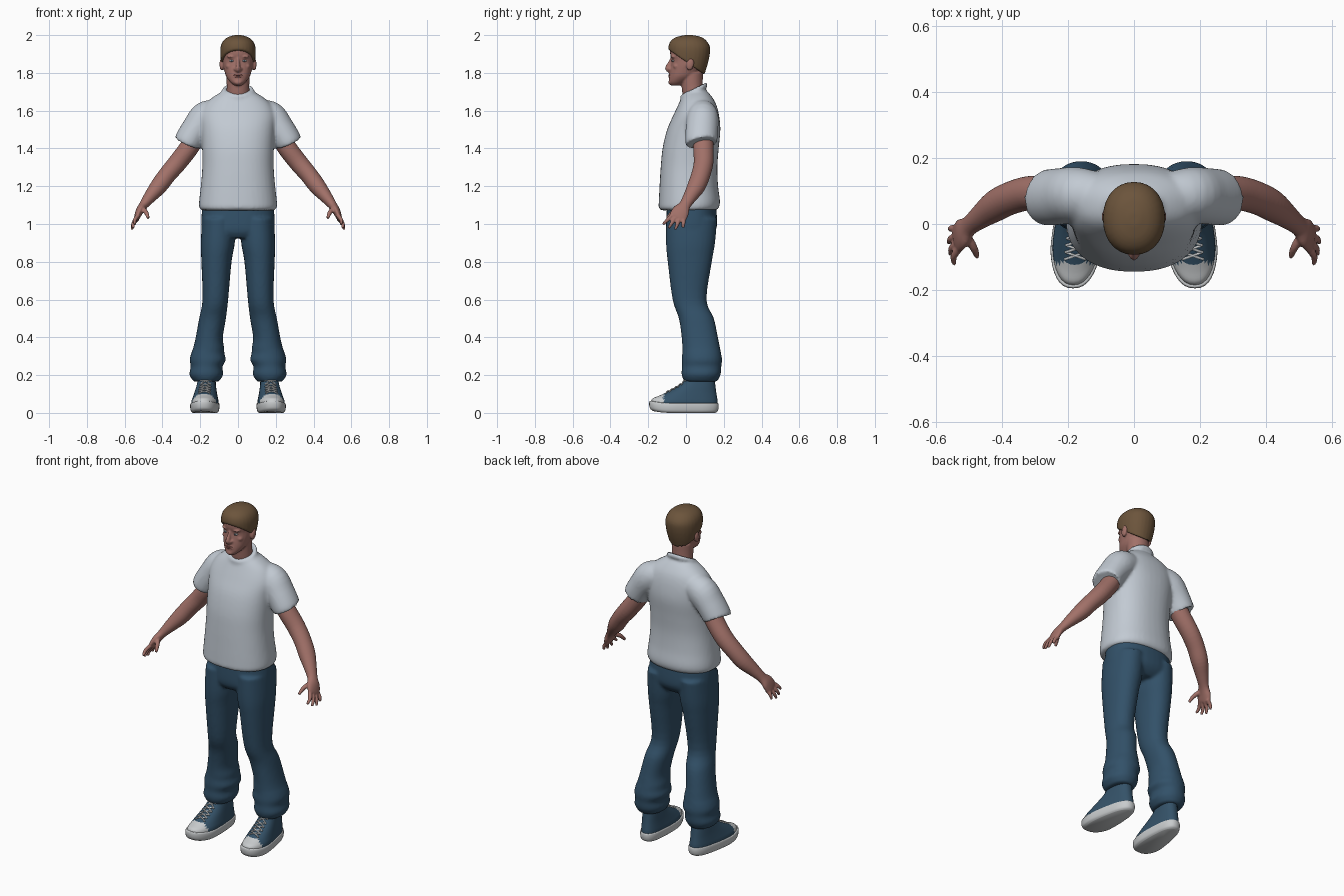
import bpy, bmesh, math
from mathutils import Vector, Matrix
from mathutils.bvhtree import BVHTree


def material(name, rgb):
    m = bpy.data.materials.new(name)
    m.diffuse_color = (*rgb, 1)
    return m


SKIN = material("skin", (0.36, 0.165, 0.14))
LIP = material("lip", (0.27, 0.10, 0.09))
HAIR = material("hair_brown", (0.15, 0.09, 0.045))
SHIRT = material("shirt_grey", (0.54, 0.59, 0.65))
DENIM = material("denim_blue", (0.032, 0.082, 0.14))
RUBBER = material("rubber_white", (0.58, 0.60, 0.61))
CANVAS = material("canvas_blue", (0.035, 0.085, 0.14))
EYE = material("eye_white", (0.50, 0.50, 0.50))
IRIS = material("iris_blue", (0.06, 0.11, 0.16))


def spline(pts, steps):
    """Catmull-Rom through tuples of any length."""
    out, n = [], len(pts)
    for i in range(n - 1):
        quad = [pts[max(i - 1, 0)], pts[i], pts[i + 1], pts[min(i + 2, n - 1)]]
        for s in range(steps):
            t = s / steps
            out.append([0.5 * (2 * b + (c - a) * t + (2 * a - 5 * b + 4 * c - d) * t * t
                               + (3 * b - a - 3 * c + d) * t ** 3) for a, b, c, d in zip(*quad)])
    return out + [list(pts[-1])]


def sweep(bm, pts, side=1, flat=False, power=2.0, sides=28, steps=4):
    """Closed tube through (x, y, z, r_side, r_depth) points; flat keeps rings level."""
    path, rings = spline(pts, steps), []
    for i, (x, y, z, ru, rv) in enumerate(path):
        u, v = Vector((1, 0, 0)), Vector((0, 1, 0))
        if not flat:
            t = (Vector(path[min(i + 1, len(path) - 1)][:3]) - Vector(path[max(i - 1, 0)][:3])).normalized()
            if abs(t.y) > 0.95:
                v = Vector((0, 0, 1))
            v = (v - t * v.dot(t)).normalized()
            u = v.cross(t)
        ring = []
        for k in range(sides):
            a = 2 * math.pi * k / sides
            c, s = math.cos(a), math.sin(a)
            p = Vector((x, y, z)) + u * ru * math.copysign(abs(c) ** (2 / power), c) \
                + v * rv * math.copysign(abs(s) ** (2 / power), s)
            ring.append(bm.verts.new((p.x * side, p.y, p.z)))
        rings.append(ring)
    for a, b in zip(rings, rings[1:]):
        for k in range(sides):
            j = (k + 1) % sides
            bm.faces.new((a[k], a[j], b[j], b[k]))
    bm.faces.new(rings[0])
    bm.faces.new(rings[-1])


def stack(bm, rows, cx=0.0, **kw):
    """Level rings from (z, front y, back y, half width)."""
    sweep(bm, [(cx, (f + b) / 2, z, w, (b - f) / 2) for z, f, b, w in rows], flat=True, **kw)


def ball(bm, loc, size, rot=0.0):
    bmesh.ops.create_uvsphere(bm, u_segments=20, v_segments=12, radius=1,
                              matrix=Matrix.Translation(loc) @ Matrix.Rotation(rot, 4, 'X')
                              @ Matrix.Diagonal((*size, 1)))


def finish(bm, name, mats, voxel=0, smooth=0, mirror=False):
    bmesh.ops.recalc_face_normals(bm, faces=bm.faces)
    me = bpy.data.meshes.new(name)
    bm.to_mesh(me)
    bm.free()
    for m in mats:
        me.materials.append(m)
    for p in me.polygons:
        p.use_smooth = True
    me.set_sharp_from_angle(angle=math.radians(45))
    ob = bpy.data.objects.new(name, me)
    bpy.context.collection.objects.link(ob)
    if voxel:
        r = ob.modifiers.new("blend", 'REMESH')
        r.mode, r.voxel_size, r.use_smooth_shade = 'VOXEL', voxel, True
        s = ob.modifiers.new("soften", 'SMOOTH')
        s.factor, s.iterations = 0.5, smooth
    if mirror:
        ob.modifiers.new("both_sides", 'MIRROR')
    return ob


# Head with neck, nose, brows and ears
bm = bmesh.new()
stack(bm, [(1.733, -0.078, -0.03, 0.02), (1.75, -0.09, 0.0, 0.04), (1.78, -0.088, 0.05, 0.062),
           (1.81, -0.085, 0.08, 0.072), (1.84, -0.08, 0.10, 0.079), (1.87, -0.077, 0.11, 0.082),
           (1.90, -0.084, 0.115, 0.084), (1.94, -0.08, 0.11, 0.08), (1.97, -0.05, 0.085, 0.06),
           (1.985, -0.02, 0.05, 0.03)], power=2.15)
sweep(bm, [(0, 0.055, 1.62, 0.068, 0.06), (0, 0.035, 1.71, 0.06, 0.056), (0, 0.03, 1.80, 0.062, 0.06)])
sweep(bm, [(0, -0.072, 1.88, 0.008, 0.01), (0, -0.082, 1.855, 0.009, 0.012),
           (0, -0.095, 1.825, 0.013, 0.016), (0, -0.085, 1.81, 0.014, 0.012)])
ball(bm, (0, -0.078, 1.782), (0.03, 0.014, 0.018))
ball(bm, (0, -0.08, 1.75), (0.022, 0.014, 0.014))
for s in (-1, 1):
    ball(bm, (s * 0.014, -0.085, 1.82), (0.009, 0.012, 0.008))
    ball(bm, (s * 0.034, -0.067, 1.886), (0.024, 0.014, 0.008))
    ball(bm, (s * 0.045, -0.05, 1.835), (0.02, 0.018, 0.016))
    ball(bm, (s * 0.087, 0.022, 1.845), (0.011, 0.02, 0.033), -0.2)
finish(bm, "head", [SKIN], 0.005, 3)

# Lips and eyes
bm = bmesh.new()
ball(bm, (0, -0.086, 1.788), (0.023, 0.008, 0.0045))
ball(bm, (0, -0.086, 1.779), (0.019, 0.008, 0.005))
finish(bm, "lips", [LIP])
for name, mat, y, size in (("eyes", EYE, -0.068, (0.014, 0.008, 0.006)),
                           ("irises", IRIS, -0.0755, (0.005, 0.0025, 0.005))):
    bm = bmesh.new()
    ball(bm, (0.033, y, 1.864), size)
    finish(bm, name, [mat], mirror=True)

# Short hair, cut along a hairline sloping to the nape
bm = bmesh.new()
stack(bm, [(1.76, -0.06, 0.085, 0.062), (1.80, -0.08, 0.10, 0.077), (1.85, -0.086, 0.116, 0.088),
           (1.90, -0.092, 0.126, 0.094), (1.94, -0.093, 0.126, 0.092), (1.97, -0.08, 0.108, 0.078),
           (1.99, -0.05, 0.08, 0.052), (2.0, -0.005, 0.035, 0.018)], power=2.15)
cut = bmesh.ops.bisect_plane(bm, geom=bm.verts[:] + bm.edges[:] + bm.faces[:], plane_co=(0, -0.09, 1.922),
                             plane_no=(0, 0.7, 1), clear_inner=True)
bmesh.ops.holes_fill(bm, edges=[e for e in bm.edges if e.is_boundary])
finish(bm, "hair", [HAIR], 0.006, 2)

# T-shirt: body, sleeves and neckband blended together
bm = bmesh.new()
stack(bm, [(1.072, -0.13, 0.158, 0.19), (1.085, -0.144, 0.173, 0.205), (1.12, -0.144, 0.18, 0.206),
           (1.2, -0.14, 0.17, 0.197), (1.3, -0.134, 0.166, 0.189), (1.4, -0.124, 0.173, 0.19),
           (1.5, -0.10, 0.182, 0.196), (1.58, -0.065, 0.174, 0.20), (1.64, -0.037, 0.157, 0.17),
           (1.68, -0.018, 0.132, 0.12), (1.705, 0.0, 0.11, 0.075)], power=2.3, sides=40)
for s in (-1, 1):
    sweep(bm, [(0.10, 0.085, 1.59, 0.07, 0.07), (0.168, 0.088, 1.565, 0.086, 0.084),
               (0.22, 0.084, 1.505, 0.078, 0.086), (0.262, 0.08, 1.44, 0.075, 0.085),
               (0.268, 0.08, 1.43, 0.07, 0.08)], side=s)
band = [(0.074 * math.cos(a), 0.042 + 0.062 * math.sin(a), 1.703 + 0.032 * math.sin(a))
        for a in [i * math.pi / 16 for i in range(32)]]
for x, y, z in band:
    ball(bm, (x, y, z), (0.013, 0.012, 0.015))
finish(bm, "t_shirt", [SHIRT], 0.009, 5)

# Arm with palm, fingers and thumb
bm = bmesh.new()
sweep(bm, [(0.21, 0.09, 1.48, 0.05, 0.052), (0.262, 0.092, 1.40, 0.051, 0.054), (0.32, 0.093, 1.325, 0.05, 0.052),
           (0.375, 0.078, 1.26, 0.047, 0.05), (0.42, 0.055, 1.20, 0.045, 0.048), (0.465, 0.022, 1.145, 0.034, 0.037),
           (0.50, -0.006, 1.10, 0.024, 0.031), (0.52, -0.026, 1.07, 0.021, 0.045),
           (0.535, -0.044, 1.035, 0.015, 0.046), (0.539, -0.05, 1.025, 0.008, 0.036)])
for k, tip in enumerate(((0.545, -0.122, 0.998), (0.556, -0.092, 0.978), (0.561, -0.057, 0.97), (0.557, -0.016, 0.98))):
    base = Vector((0.53, -0.074 + 0.021 * k, 1.045 - 0.005 * k))
    mid = base.lerp(Vector(tip), 0.5) + Vector((0.009, 0, 0))
    sweep(bm, [(*base, 0.012, 0.012), (*mid, 0.0105, 0.0105), (*tip, 0.007, 0.007)], sides=12)
sweep(bm, [(0.512, -0.03, 1.085, 0.014, 0.014), (0.487, -0.07, 1.062, 0.0125, 0.0125),
           (0.475, -0.10, 1.03, 0.008, 0.008)], sides=12)
finish(bm, "arms", [SKIN], 0.0045, 3, mirror=True)

# Jeans: hips and two baggy legs gathered at the hem
bm = bmesh.new()
stack(bm, [(1.11, -0.10, 0.158, 0.188), (1.0, -0.105, 0.165, 0.195), (0.955, -0.10, 0.15, 0.185),
           (0.925, -0.08, 0.12, 0.14)], power=2.3, sides=40)
for s in (-1, 1):
    sweep(bm, [(0.102, 0.03, 1.03, 0.088, 0.135), (0.107, 0.024, 0.9, 0.09, 0.13), (0.114, 0.02, 0.8, 0.08, 0.117),
               (0.12, 0.019, 0.6, 0.068, 0.09), (0.135, 0.055, 0.5, 0.071, 0.093), (0.152, 0.073, 0.4, 0.072, 0.096),
               (0.155, 0.08, 0.345, 0.082, 0.1), (0.160, 0.083, 0.315, 0.088, 0.103), (0.160, 0.084, 0.28, 0.096, 0.107),
               (0.166, 0.083, 0.245, 0.084, 0.104), (0.168, 0.08, 0.205, 0.09, 0.104),
               (0.168, 0.078, 0.175, 0.074, 0.092), (0.168, 0.078, 0.165, 0.065, 0.084)],
          side=s, flat=True, power=2.15)
finish(bm, "jeans", [DENIM], 0.009, 4)


# Shoes: heel narrower than the ball, toe slightly raised and turned out
def last(p):
    x = p.x * (0.84 if p.y > 0.06 else 0.84 + 0.16 * min(1, (0.06 - p.y) / 0.14))
    return Vector((0.171 + x - 0.07 * p.y, p.y, p.z + 1.1 * max(0, -p.y - 0.08) ** 2))


def shape(bm):
    for v in bm.verts:
        v.co = last(v.co)


bm = bmesh.new()
stack(bm, [(0.0, -0.175, 0.155, 0.066), (0.01, -0.19, 0.168, 0.076), (0.03, -0.195, 0.173, 0.08),
           (0.048, -0.193, 0.172, 0.079), (0.052, -0.185, 0.168, 0.074)], power=2.4, sides=40)
shape(bm)
finish(bm, "shoe_soles", [RUBBER], mirror=True)

bm = bmesh.new()
stack(bm, [(0.04, -0.188, 0.168, 0.075), (0.065, -0.178, 0.167, 0.074), (0.085, -0.145, 0.164, 0.07),
           (0.11, -0.10, 0.16, 0.065), (0.14, -0.045, 0.156, 0.06), (0.17, -0.008, 0.152, 0.056),
           (0.21, 0.015, 0.145, 0.053)], power=2.3, sides=40)
for f in bm.faces:
    f.material_index = int(f.calc_center_median().y < -0.118)
shell = BVHTree.FromBMesh(bm)
shape(bm)
finish(bm, "shoe_uppers", [CANVAS, RUBBER], mirror=True)

# Laces laid crosswise on the instep
bm = bmesh.new()
for k in range(5):
    for s in (-1, 1):
        pts = []
        for i in range(5):
            t = i / 4 - 0.5
            hit = shell.ray_cast(Vector((s * t * 0.064, -0.095 + 0.021 * k + 0.022 * t, 0.2)), Vector((0, 0, -1)))[0]
            if hit:
                pts.append((*(last(hit) + Vector((0, -0.001, 0.002))), 0.0038, 0.0038))
        if len(pts) > 1:
            sweep(bm, pts, sides=8, steps=2)
finish(bm, "laces", [RUBBER], mirror=True)
